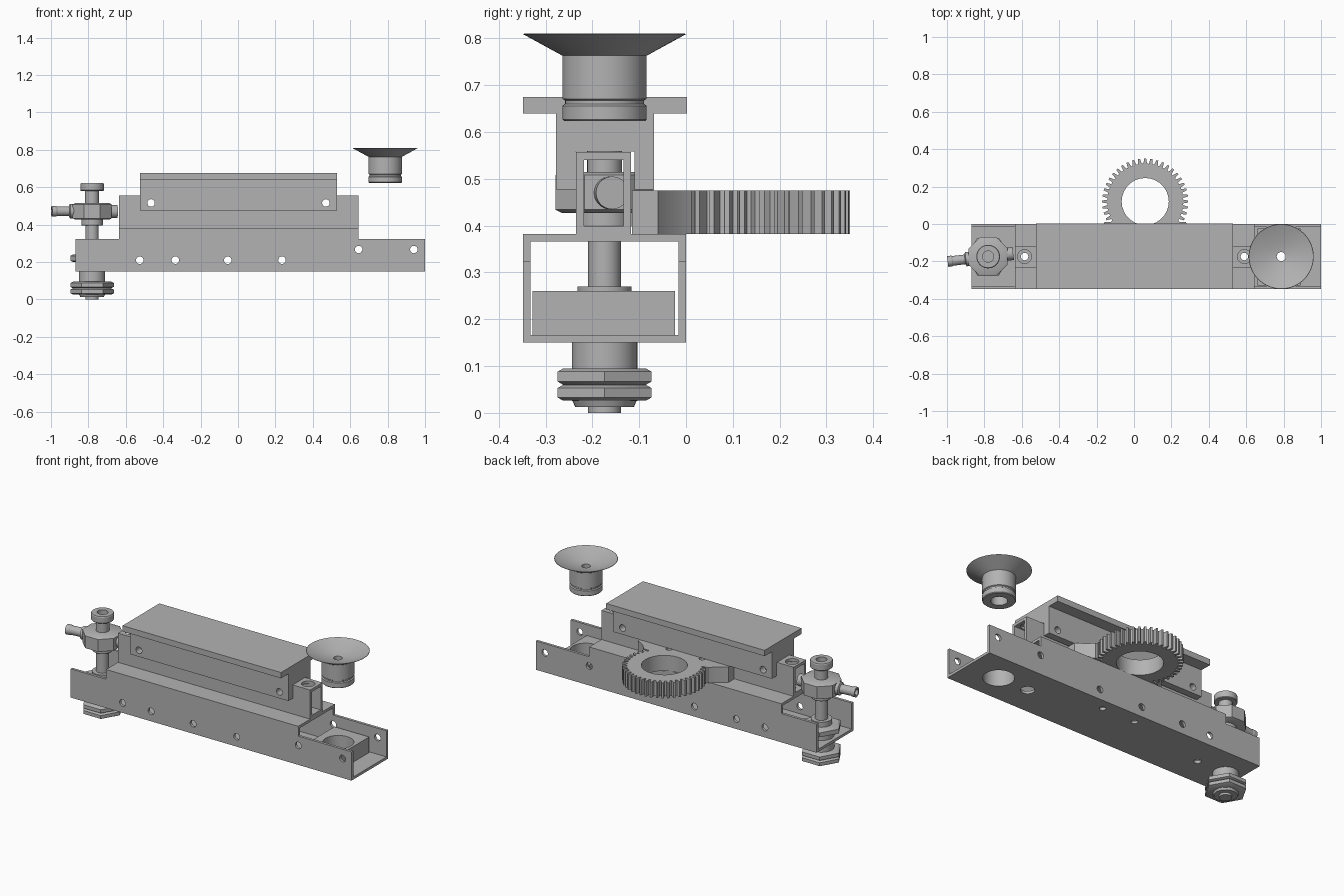
import bpy, bmesh
from math import cos, sin, pi, radians
from mathutils import Matrix, Vector

cube = bpy.data.objects.get("Cube")
if cube:
    bpy.data.objects.remove(cube, do_unlink=True)

grey = bpy.data.materials.new("light grey metal")
grey.use_nodes = True
GREY = (0.45, 0.45, 0.45, 1)
grey.diffuse_color = GREY
grey.node_tree.nodes["Principled BSDF"].inputs["Base Color"].default_value = GREY

parts = []
MID = -0.174          # centre line of the assembly


def finish(name, bm):
    bmesh.ops.recalc_face_normals(bm, faces=bm.faces)
    mesh = bpy.data.meshes.new(name)
    bm.to_mesh(mesh)
    bm.free()
    mesh.materials.append(grey)
    ob = bpy.data.objects.new(name, mesh)
    bpy.context.collection.objects.link(ob)
    parts.append(ob)
    return ob


def box(name, xs, ys, zs):
    bm = bmesh.new()
    bmesh.ops.create_cube(bm, size=1)
    lo, hi = Vector((xs[0], ys[0], zs[0])), Vector((xs[1], ys[1], zs[1]))
    for v in bm.verts:
        v.co = (lo + hi) / 2 + v.co * (hi - lo)
    return finish(name, bm)


def prism(name, pts, z0, z1):
    bm = bmesh.new()
    face = bm.faces.new([bm.verts.new((x, y, z0)) for x, y in pts])
    out = bmesh.ops.extrude_face_region(bm, geom=[face])["geom"]
    top = [v for v in out if isinstance(v, bmesh.types.BMVert)]
    bmesh.ops.translate(bm, verts=top, vec=(0, 0, z1 - z0))
    return finish(name, bm)


def lathe(name, profile, loc, segs=40, turn=None):
    """Spin (radius, height) points round the local z axis."""
    bm = bmesh.new()
    vs = [bm.verts.new((r, 0, h)) for r, h in profile]
    es = [bm.edges.new(p) for p in zip(vs, vs[1:])]
    bmesh.ops.spin(bm, geom=vs + es, cent=(0, 0, 0), axis=(0, 0, 1),
                   angle=2 * pi, steps=segs)
    bmesh.ops.remove_doubles(bm, verts=bm.verts, dist=1e-5)
    bm.transform(Matrix.Translation(loc) @ (turn or Matrix()))
    return finish(name, bm)


def hole(axis, loc, r, length):
    """Round cutter along y or z."""
    turn = Matrix.Rotation(pi / 2, 4, "X") if axis == "y" else None
    h = length / 2
    return lathe("cutter", [(0, -h), (r, -h), (r, h), (0, h)], loc, 28, turn)


def combine(ob, tools, op="DIFFERENCE"):
    for t in tools:
        m = ob.modifiers.new("bool", "BOOLEAN")
        m.object, m.operation, m.solver = t, op, "EXACT"
    dg = bpy.context.evaluated_depsgraph_get()
    dg.update()
    mesh = bpy.data.meshes.new_from_object(ob.evaluated_get(dg))
    ob.modifiers.clear()
    ob.data = mesh
    for t in tools:
        parts.remove(t)
        bpy.data.objects.remove(t, do_unlink=True)


# Lower channel: square tube with its top cut away at both ends
channel = box("lower_channel", (-0.87, 1.0), (-0.348, 0), (0.15, 0.382))
cuts = [box("cutter", (-2, 2), (-0.332, -0.016), (0.166, 0.366)),
        box("cutter", (-2, -0.635), (-1, 1), (0.323, 1)),
        box("cutter", (0.645, 2), (-1, 1), (0.323, 1))]
cuts += [hole("y", (x, MID, 0.21), 0.02, 1) for x in (-0.525, -0.335, -0.055, 0.235)]
cuts += [hole("y", (x, MID, 0.267), 0.02, 1) for x in (0.645, 0.94)]
cuts += [hole("z", (x, -0.068, 0.25), 0.018, 1) for x in (-0.06, 0.16)]
cuts += [hole("z", (-0.585, MID, 0.25), 0.02, 1), hole("z", (0.59, MID, 0.16), 0.038, 0.1),
         hole("z", (0.59, MID, 0.38), 0.02, 0.1), hole("z", (0.79, MID, 0.16), 0.085, 0.1)]
combine(channel, cuts)

# Bored block that sits in the open end of the channel
block = box("socket_block", (0.66, 0.89), (-0.328, -0.024), (0.166, 0.26))
combine(block, [hole("z", (0.79, MID, 0.2), 0.085, 1)])

# Inner rail: slim tube on top of the channel
rail = box("inner_rail", (-0.635, 0.645), (-0.235, -0.117), (0.382, 0.557))
cuts = [box("cutter", (-2, 2), (-0.218, -0.134), (0.399, 0.54))]
cuts += [hole("z", (x, MID, 0.55), 0.037, 0.1) for x in (-0.585, 0.59)]
cuts += [hole("z", (x, MID, 0.39), 0.02, 0.1) for x in (-0.585, 0.59)]
cuts += [hole("y", (x, MID, 0.516), 0.02, 1) for x in (-0.465, 0.47)]
combine(rail, cuts)

# Upper carriage: wide plate over a slotted block
body = box("upper_carriage", (-0.525, 0.53), (-0.278, -0.068), (0.477, 0.66))
combine(body, [box("top_plate", (-0.525, 0.53), (-0.348, 0.002), (0.64, 0.675))], "UNION")
cuts = [box("cutter", (-2, 2), (-0.2355, -0.11), (0.4, 0.558))]
cuts += [hole("y", (x, MID, 0.516), 0.02, 1) for x in (-0.465, 0.47)]
combine(body, cuts)

# Gear with its bolted foot
GX, GY, TEETH = 0.06, 0.12, 44
ring = []
for i in range(TEETH):
    for off, r in ((-0.34, 0.203), (-0.16, 0.23), (0.16, 0.23), (0.34, 0.203)):
        a = (i + off) * 2 * pi / TEETH
        ring.append((GX + r * cos(a), GY + r * sin(a)))
gear = prism("gear", ring, 0.382, 0.475)
half = [(0.3, -0.115), (0.3, -0.06), (0.24, -0.02), (0.215, 0.012)]
foot = prism("gear_foot", [(GX + x, y) for x, y in half] +
             [(GX - x, y) for x, y in reversed(half)], 0.382, 0.475)
combine(gear, [foot], "UNION")
combine(gear, [hole("z", (GX, GY, 0.43), 0.126, 1)] +
        [hole("z", (x, -0.068, 0.43), 0.018, 1) for x in (-0.06, 0.16)])

# Suction cup: hollow neck with a groove and a thin flared lip
lathe("suction_cup", [
    (0.024, 0.69), (0.045, 0.69), (0.045, 0.623), (0.086, 0.623), (0.09, 0.627),
    (0.09, 0.656), (0.084, 0.66), (0.084, 0.667), (0.09, 0.671), (0.09, 0.763),
    (0.174, 0.809), (0.172, 0.81), (0.08, 0.773), (0.024, 0.765), (0.024, 0.69)],
    (0.787, MID, 0), 64)

# Threaded post with its washers, collar and cap
PX = -0.78
post = (PX, MID, 0)
lathe("post", [
    (0, 0), (0.035, 0), (0.035, 0.013), (0.063, 0.013), (0.068, 0.025), (0.07, 0.025),
    (0.07, 0.2), (0.058, 0.2), (0.058, 0.27), (0.035, 0.27), (0.035, 0.395),
    (0.055, 0.395), (0.058, 0.4), (0.058, 0.43), (0.037, 0.43), (0.037, 0.58),
    (0.06, 0.58), (0.063, 0.584), (0.063, 0.617), (0.06, 0.622), (0.03, 0.622),
    (0.03, 0.59), (0, 0.59)], post)


def nut(name, z0, z1, segs=6, r=0.116):
    c = 0.007
    turn = Matrix.Rotation(pi / 8, 4, "Z") if segs == 8 else None
    lathe(name, [(0, z0), (r - 2 * c, z0), (r, z0 + c), (r, z1 - c),
                 (r - 2 * c, z1), (0, z1)], post, segs, turn)


nut("lower_nut", 0.026, 0.06)
nut("upper_nut", 0.06, 0.095)
nut("inner_nut", 0.2, 0.24)
nut("fitting_body", 0.427, 0.515, 8, 0.113)

# Side hose nozzle, slightly turned, and the plug opposite
side = Matrix.Rotation(radians(7), 4, "Z") @ Matrix.Rotation(-pi / 2, 4, "Y")
lathe("hose_nozzle", [(0, 0), (0.038, 0), (0.038, 0.12), (0.026, 0.125), (0.026, 0.19),
                      (0.029, 0.195), (0.029, 0.218), (0.018, 0.218), (0.018, 0.18),
                      (0, 0.18)], (PX, MID, 0.472), 28, side)
lathe("side_plug", [(0, 0), (0.035, 0), (0.035, -0.135), (0, -0.135)],
      (PX, MID, 0.47), 28, side)

# Smooth the round surfaces, keep machined edges crisp
bpy.ops.object.select_all(action="DESELECT")
for ob in parts:
    ob.select_set(True)
bpy.context.view_layer.objects.active = parts[0]
bpy.ops.object.shade_smooth_by_angle(angle=radians(30))
